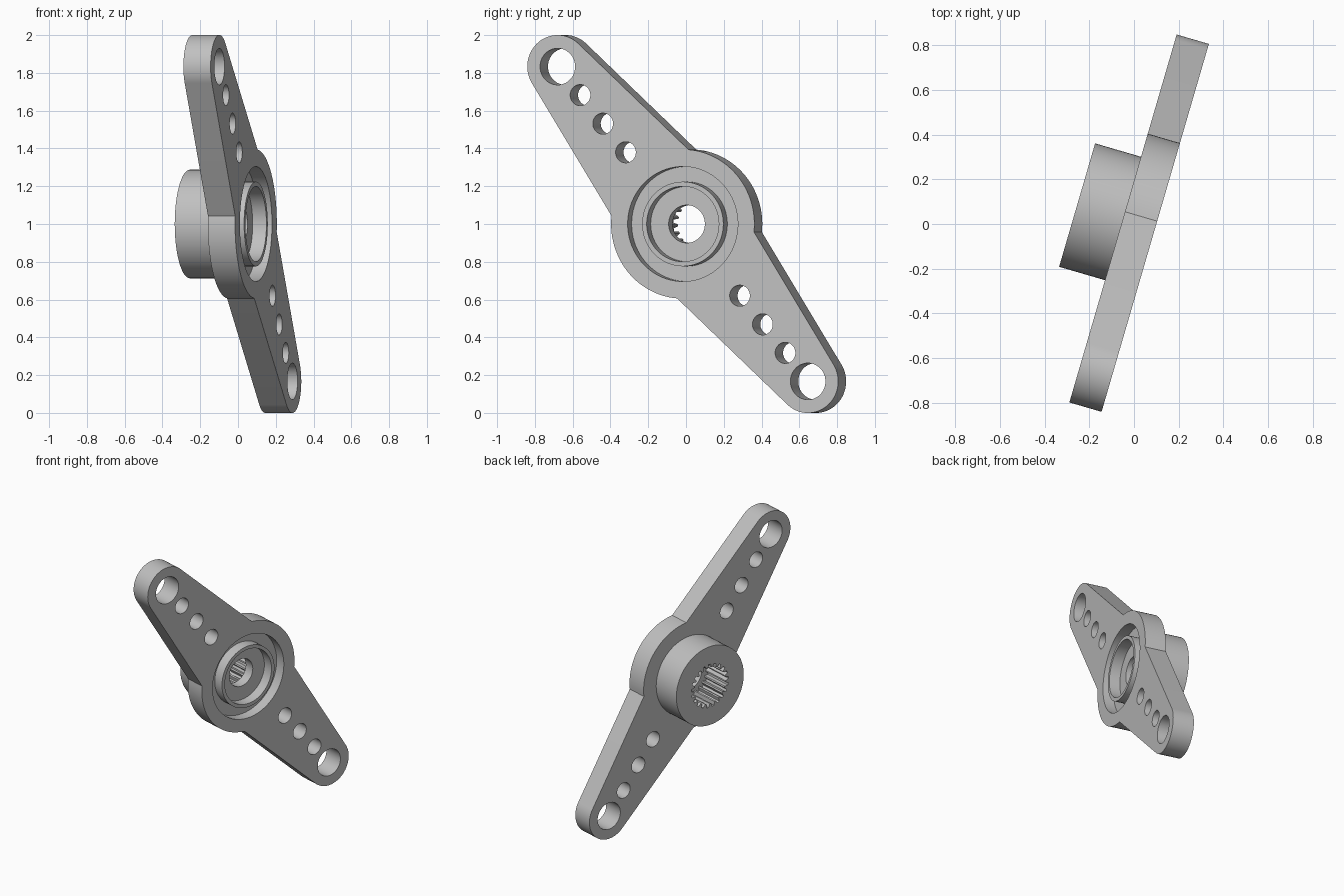
import bpy, bmesh, math
from mathutils import Matrix, Vector

cube = bpy.data.objects.get("Cube")
if cube:
    bpy.data.objects.remove(cube, do_unlink=True)

grey = bpy.data.materials.new("plain grey")
grey.use_nodes = True
colour = (0.53, 0.53, 0.53, 1)
grey.diffuse_color = colour
grey.node_tree.nodes["Principled BSDF"].inputs["Base Color"].default_value = colour

# Frame of the upright plate: length, height, and thickness axes
along, up, out = Vector((0.28, 0.96, 0)), Vector((0, 0, 1)), Vector((0.96, -0.28, 0))
frame = Matrix((along, up, out)).transposed().to_4x4()
frame.translation = along * 0.01 + up

# Depths along the thickness axis
FRONT, FLOOR, BACK, HUB_END = 0.096, 0.02, -0.054, -0.268
SINK = 0.01
ARM_ANGLE = math.atan2(0.833, -0.69)
TIP, TIP_R, DISC_R = 1.082, 0.167, 0.395
RECESS_R, BORE_R = 0.304, 0.1


def arc(r, start, end, n, cx=0.0):
    return [(cx + r * math.cos(start + (end - start) * i / n),
             r * math.sin(start + (end - start) * i / n)) for i in range(n + 1)]


def circle(r, n=64, cx=0.0):
    return arc(r, 0, math.tau, n, cx)[:-1]


def turn(points, angle):
    c, s = math.cos(angle), math.sin(angle)
    return [(c * x - s * y, s * x + c * y) for x, y in points]


def fill(bm, loops, h):
    edges = []
    for loop in loops:
        vs = [bm.verts.new((x, y, h)) for x, y in loop]
        edges += [bm.edges.new((vs[i - 1], vs[i])) for i in range(len(vs))]
    bmesh.ops.triangle_fill(bm, use_beauty=True, edges=edges, normal=(0, 0, 1))


def wall(bm, loop, h0, h1):
    low = [bm.verts.new((x, y, h0)) for x, y in loop]
    high = [bm.verts.new((x, y, h1)) for x, y in loop]
    for i in range(len(loop)):
        bm.faces.new((low[i - 1], low[i], high[i], high[i - 1]))


def finish(bm, name):
    bmesh.ops.remove_doubles(bm, verts=bm.verts, dist=0.0001)
    bmesh.ops.recalc_face_normals(bm, faces=bm.faces)
    mesh = bpy.data.meshes.new(name)
    bm.to_mesh(mesh)
    bm.free()
    mesh.materials.append(grey)
    obj = bpy.data.objects.new(name, mesh)
    bpy.context.collection.objects.link(obj)
    obj.matrix_world = frame
    bpy.ops.object.select_all(action="DESELECT")
    obj.select_set(True)
    bpy.context.view_layer.objects.active = obj
    bpy.ops.object.shade_smooth_by_angle(angle=math.radians(30))


def tube(name, outer, inner, h0, h1):
    bm = bmesh.new()
    for h in (h0, h1):
        fill(bm, (outer, inner), h)
    for loop in (outer, inner):
        wall(bm, loop, h0, h1)
    finish(bm, name)


# Outline of the plate: two tapered arms on a round centre
root = math.atan2(0.275, 0.283)
lean = math.atan2(0.275 - TIP_R, TIP - 0.283)
tip_half = math.pi / 2 - lean
half = arc(TIP_R, -tip_half, tip_half, 32, TIP) + arc(DISC_R, root, math.pi - root, 28)
outline = turn(half + turn(half, math.pi), ARM_ANGLE)

# Holes along both arms, a large one at each tip
holes = []
for side in (0, math.pi):
    for distance, r in ((0.493, 0.056), (0.69, 0.056), (0.886, 0.056), (TIP, 0.097)):
        holes.append(turn(circle(r, 32, distance), ARM_ANGLE + side))

# Plate with round recess and central bore
recess, bore = circle(RECESS_R, 80), circle(BORE_R, 48)
plate = bmesh.new()
fill(plate, [outline, recess] + holes, FRONT)
fill(plate, [recess, bore], FLOOR)
fill(plate, [outline, bore] + holes, BACK)
wall(plate, recess, FLOOR, FRONT)
wall(plate, bore, BACK, FLOOR)
for loop in [outline] + holes:
    wall(plate, loop, BACK, FRONT)
finish(plate, "arm_plate")

# Raised ring inside the recess
tube("recess_ring", circle(0.224), circle(0.199), FLOOR - SINK, FRONT)

# Hub behind the plate with a toothed socket
TEETH = 21
step = math.tau / TEETH
socket = []
for i in range(TEETH):
    for r, part in ((0.158, 0), (0.158, 0.35), (0.132, 0.55), (0.132, 0.8)):
        a = step * (i + part)
        socket.append((r * math.cos(a), r * math.sin(a)))
tube("splined_hub", circle(0.2875, 80), socket, HUB_END, BACK + SINK)
